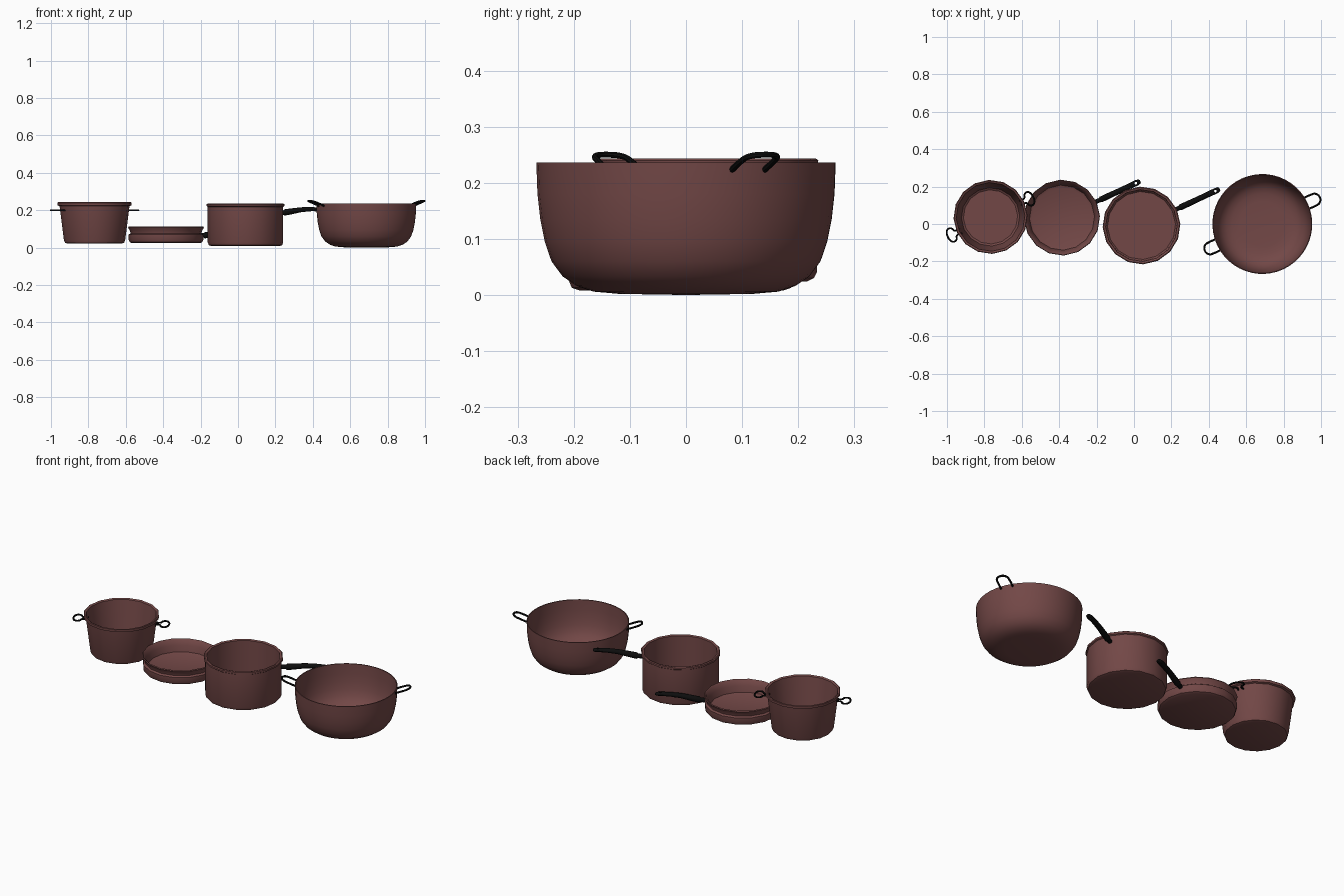
import bpy, bmesh, math
from mathutils import Vector, Matrix

if "Cube" in bpy.data.objects:
    bpy.data.objects.remove(bpy.data.objects["Cube"])

ANG = math.radians(25)          # every handle points along this direction


def material(name, rgb):
    m = bpy.data.materials.new(name)
    m.diffuse_color = (*rgb, 1)
    m.use_nodes = True
    m.node_tree.nodes["Principled BSDF"].inputs["Base Color"].default_value = m.diffuse_color
    return m


BROWN = material("reddish_brown", (0.17, 0.064, 0.062))
BLACK = material("black", (0.004, 0.004, 0.004))


def finish(ob, mat, angle):
    ob.data.materials.clear()
    ob.data.materials.append(mat)
    bpy.ops.object.select_all(action='DESELECT')
    ob.select_set(True)
    bpy.context.view_layer.objects.active = ob
    bpy.ops.object.shade_smooth_by_angle(angle=math.radians(angle))


def mesh_object(name, bm):
    bmesh.ops.recalc_face_normals(bm, faces=bm.faces)
    me = bpy.data.meshes.new(name)
    bm.to_mesh(me)
    bm.free()
    ob = bpy.data.objects.new(name, me)
    bpy.context.collection.objects.link(ob)
    return ob


def lathe(name, center, profile, sides):
    """Spin a closed (r, z) profile that starts and ends on the axis."""
    bm = bmesh.new()
    rings = []
    for r, z in profile:
        if r == 0:
            rings.append([bm.verts.new((center[0], center[1], z))] * sides)
        else:
            rings.append([bm.verts.new((center[0] + r * math.cos(ANG + i * math.tau / sides),
                                        center[1] + r * math.sin(ANG + i * math.tau / sides), z))
                          for i in range(sides)])
    for a, b in zip(rings, rings[1:]):
        for i in range(sides):
            j = (i + 1) % sides
            vs = list(dict.fromkeys((a[i], a[j], b[j], b[i])))
            bm.faces.new(vs)
    finish(mesh_object(name, bm), BROWN, 35)


def place(center, angle):
    return Matrix.Translation((*center, 0)) @ Matrix.Rotation(angle, 4, 'Z')


def wire(name, center, angle, points, radius):
    """Bent wire through (radial, tangential, z) points."""
    cu = bpy.data.curves.new(name, 'CURVE')
    cu.dimensions = '3D'
    cu.bevel_depth = radius
    cu.bevel_resolution = 2
    cu.resolution_u = 5
    cu.use_fill_caps = True
    sp = cu.splines.new('BEZIER')
    sp.bezier_points.add(len(points) - 1)
    for bp, p in zip(sp.bezier_points, points):
        bp.co = p
        bp.handle_left_type = bp.handle_right_type = 'AUTO'
    ob = bpy.data.objects.new(name, cu)
    bpy.context.collection.objects.link(ob)
    ob.matrix_world = place(center, angle)
    bpy.ops.object.select_all(action='DESELECT')
    ob.select_set(True)
    bpy.context.view_layer.objects.active = ob
    bpy.ops.object.convert(target='MESH')
    finish(bpy.context.object, BLACK, 40)


def long_handle(name, center, dz):
    """Swept grip with a hanging hole near its tip."""
    # distance, height, half width, half thickness
    sections = [(0.195, 0.186, 0.012, 0.012), (0.225, 0.188, 0.012, 0.012),
                (0.23, 0.188, 0.016, 0.017), (0.27, 0.194, 0.016, 0.016),
                (0.33, 0.203, 0.015, 0.013), (0.39, 0.206, 0.015, 0.011),
                (0.44, 0.204, 0.016, 0.010), (0.456, 0.203, 0.013, 0.009),
                (0.462, 0.203, 0.007, 0.006)]
    n = 12
    bm = bmesh.new()
    rings = [[bm.verts.new((x, w * math.cos(k * math.tau / n), z + dz + t * math.sin(k * math.tau / n)))
              for k in range(n)] for x, z, w, t in sections]
    for a, b in zip(rings, rings[1:]):
        for i in range(n):
            j = (i + 1) % n
            bm.faces.new((a[i], a[j], b[j], b[i]))
    bm.faces.new(rings[0])
    bm.faces.new(rings[-1])
    ob = mesh_object(name, bm)
    ob.matrix_world = place(center, ANG)

    cut = bmesh.new()
    bmesh.ops.create_cone(cut, cap_ends=True, segments=12, radius1=0.007, radius2=0.007, depth=0.2,
                          matrix=Matrix.Translation((0.436, 0, 0.2 + dz)))
    cutter = mesh_object("hole_cutter", cut)
    cutter.matrix_world = place(center, ANG)
    cutter.hide_render = True
    mod = ob.modifiers.new("hole", 'BOOLEAN')
    mod.operation = 'DIFFERENCE'
    mod.solver = 'EXACT'
    mod.object = cutter
    bpy.ops.object.select_all(action='DESELECT')
    ob.select_set(True)
    bpy.context.view_layer.objects.active = ob
    bpy.ops.object.modifier_apply(modifier="hole")
    bpy.data.objects.remove(cutter)
    finish(ob, BLACK, 40)


# Tapered pot with two wire loops
c1 = (-0.767, 0.038)
lathe("tapered_pot", c1, [(0, 0.022), (0.145, 0.022), (0.158, 0.026), (0.164, 0.04), (0.187, 0.222),
                          (0.197, 0.226), (0.198, 0.24), (0.194, 0.243), (0.184, 0.238),
                          (0.156, 0.04), (0.145, 0.032), (0, 0.032)], 16)
loop = [(0.175, 0.014, 0.2), (0.205, 0.014, 0.2), (0.216, 0.033, 0.2), (0.235, 0.037, 0.2),
        (0.249, 0.02, 0.2), (0.252, 0, 0.2)]
loop += [(x, -y, z) for x, y, z in reversed(loop[:-1])]
for side, turn in (("right", 0), ("left", math.pi)):
    wire("tapered_pot_handle_" + side, c1, ANG + turn, loop, 0.005)

# Shallow pan with a long grip
c2 = (-0.385, 0.034)
lathe("shallow_pan", c2, [(0, 0.024), (0.182, 0.024), (0.194, 0.03), (0.2, 0.042), (0.2, 0.07),
                          (0.19, 0.077), (0.193, 0.09), (0.203, 0.107), (0.2, 0.112), (0.194, 0.107),
                          (0.182, 0.08), (0.174, 0.046), (0.16, 0.04), (0, 0.04)], 16)
long_handle("shallow_pan_handle", c2, -0.122)

# Saucepan with a long grip
c3 = (0.04, -0.008)
lathe("saucepan", c3, [(0, 0.008), (0.182, 0.008), (0.196, 0.013), (0.202, 0.028), (0.202, 0.218),
                       (0.208, 0.222), (0.208, 0.232), (0.203, 0.236), (0.192, 0.232),
                       (0.19, 0.03), (0.182, 0.02), (0, 0.02)], 16)
long_handle("saucepan_handle", c3, 0)

# Wide rounded pot with two U-shaped wire handles
c4 = (0.686, 0.0)
outer = [(0, 0), (0.12, 0.002), (0.165, 0.006), (0.195, 0.016), (0.22, 0.033), (0.24, 0.06),
         (0.252, 0.095), (0.26, 0.135), (0.265, 0.18), (0.267, 0.236)]
inner = [(0.262, 0.236), (0.26, 0.18), (0.255, 0.135), (0.247, 0.097), (0.235, 0.064),
         (0.216, 0.038), (0.192, 0.022), (0.163, 0.012), (0.12, 0.008), (0, 0.007)]
lathe("wide_pot", c4, outer + inner, 48)
u_shape = [(0.262, 0.032, 0.223), (0.3, 0.032, 0.238), (0.325, 0.027, 0.247), (0.339, 0, 0.25)]
u_shape += [(x, -y, z) for x, y, z in reversed(u_shape[:-1])]
for side, turn in (("right", 0), ("left", math.pi)):
    wire("wide_pot_handle_" + side, c4, ANG + turn, u_shape, 0.0055)
